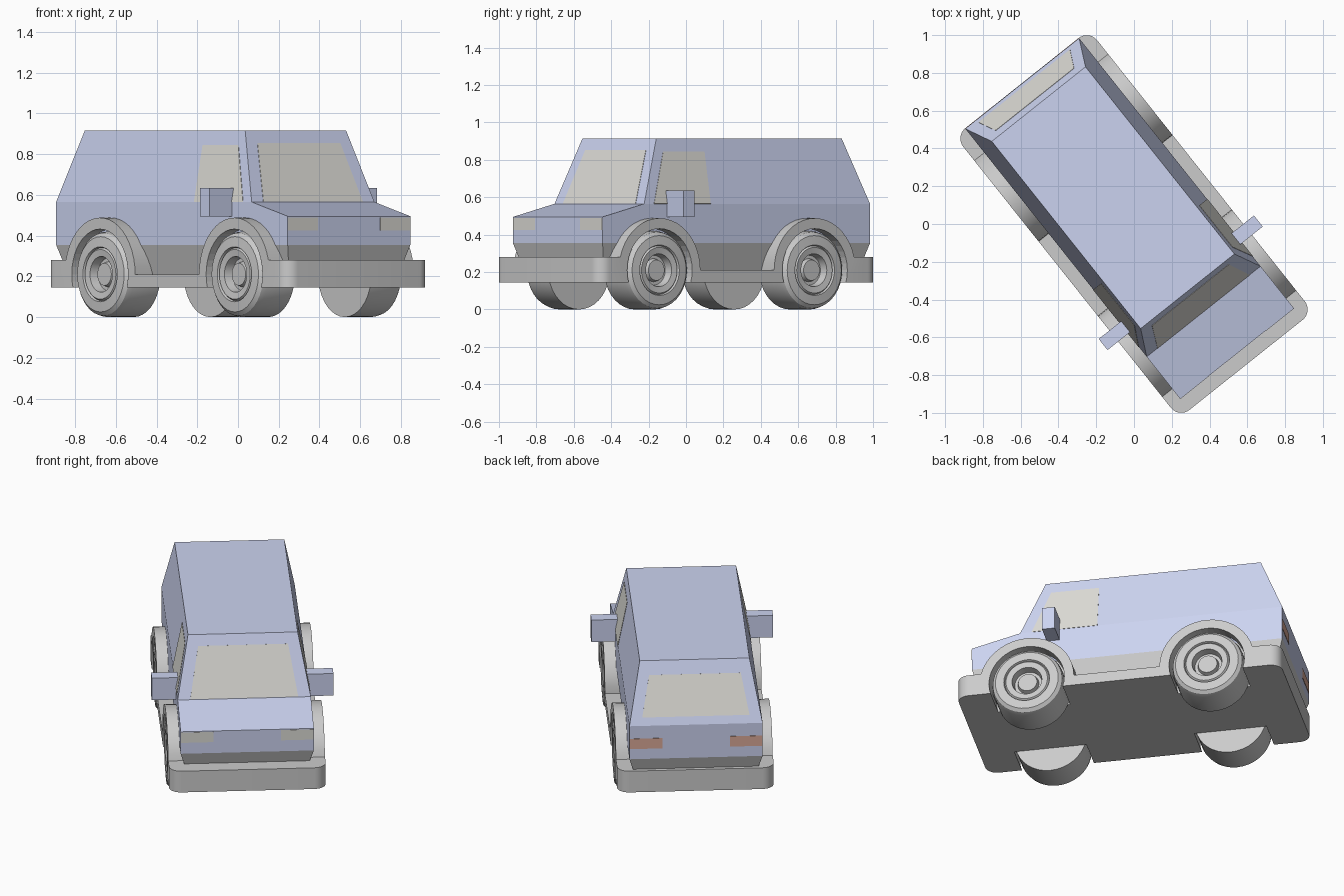
import bpy, bmesh, math
from mathutils import Matrix, Vector

if "Cube" in bpy.data.objects:
    bpy.data.objects.remove(bpy.data.objects["Cube"])

TURN = Matrix.Rotation(math.radians(38.5), 4, 'Z')   # the van stands at an angle
WHEEL_Y = (-0.54, 0.52)
AXLE_Z = 0.21
HALF_W, HALF_L = 0.453, 0.953


def material(name, rgb):
    m = bpy.data.materials.new(name)
    m.diffuse_color = (*rgb, 1)
    m.use_nodes = True
    m.node_tree.nodes["Principled BSDF"].inputs["Base Color"].default_value = m.diffuse_color
    return m


BLUE = material("blue_paint", (0.60, 0.65, 0.87))
GLASS = material("glass", (0.72, 0.71, 0.67))
RED = material("tail_red", (0.70, 0.40, 0.31))


def finish(bm, name, mat=None, smooth=False):
    bmesh.ops.recalc_face_normals(bm, faces=bm.faces)
    bm.transform(TURN)
    me = bpy.data.meshes.new(name)
    bm.to_mesh(me)
    bm.free()
    if mat:
        me.materials.append(mat)
    if smooth:
        me.shade_smooth()
        me.set_sharp_from_angle(angle=math.radians(30))
    ob = bpy.data.objects.new(name, me)
    bpy.context.collection.objects.link(ob)
    return ob


def side_prism(profile, half):
    """Extrude a (y, z) side profile across the width."""
    bm = bmesh.new()
    f = bm.faces.new([bm.verts.new((-half, y, z)) for y, z in profile])
    r = bmesh.ops.extrude_face_region(bm, geom=[f])
    bmesh.ops.translate(bm, vec=(2 * half, 0, 0),
                        verts=[v for v in r["geom"] if isinstance(v, bmesh.types.BMVert)])
    return bm


def loft(low, high):
    """Box between two rectangles, each (x0, x1, y0, y1, z)."""
    bm = bmesh.new()
    rings = [[bm.verts.new((x, y, z)) for x, y in ((x0, y0), (x1, y0), (x1, y1), (x0, y1))]
             for x0, x1, y0, y1, z in (low, high)]
    a, b = rings
    bm.faces.new(a)
    bm.faces.new(b)
    for i in range(4):
        j = (i + 1) % 4
        bm.faces.new((a[i], a[j], b[j], b[i]))
    return bm


def panel(name, pts, outward, mat):
    """Thin flat patch just proud of the bodywork."""
    bm = bmesh.new()
    off = Vector(outward).normalized() * 0.002
    f = bm.faces.new([bm.verts.new(Vector(p) + off) for p in pts])
    f.normal_update()
    if f.normal.dot(off) < 0:
        f.normal_flip()
    r = bmesh.ops.extrude_face_region(bm, geom=[f])
    bmesh.ops.translate(bm, vec=-2 * off,
                        verts=[v for v in r["geom"] if isinstance(v, bmesh.types.BMVert)])
    return finish(bm, name, mat)


def lathe(profile, y, side, steps=36):
    """Spin an (x, r) profile about a wheel axle."""
    bm = bmesh.new()
    vs = [bm.verts.new((side * x, y, AXLE_Z + r)) for x, r in profile]
    es = [bm.edges.new(p) for p in zip(vs, vs[1:])]
    bmesh.ops.spin(bm, geom=vs + es, cent=(0, y, AXLE_Z), axis=(1, 0, 0),
                   angle=math.tau, steps=steps, use_duplicate=False)
    bmesh.ops.remove_doubles(bm, verts=bm.verts, dist=1e-5)
    return bm


# Bumper, sill and wheel arches in one side profile with rounded corners
def arch(yc, z_front, z_back, r=0.278, n=20):
    a0 = math.pi - math.asin((z_front - AXLE_Z) / r)
    a1 = math.asin((z_back - AXLE_Z) / r)
    return [(yc + r * math.cos(a0 + (a1 - a0) * i / n),
             AXLE_Z + r * math.sin(a0 + (a1 - a0) * i / n)) for i in range(n + 1)]


profile = ([(-HALF_L, 0.145), (-HALF_L, 0.28)] + arch(WHEEL_Y[0], 0.28, 0.21)
           + arch(WHEEL_Y[1], 0.21, 0.28) + [(HALF_L, 0.28), (HALF_L, 0.145)])
bm = side_prism(profile, HALF_W)
corners = [e for e in bm.edges
           if all(abs(abs(v.co.y) - HALF_L) < 1e-4 for v in e.verts)
           and abs(e.verts[0].co.z - e.verts[1].co.z) > 0.1]
bmesh.ops.bevel(bm, geom=corners, offset=0.07, segments=8, profile=0.5, affect='EDGES')
chassis = finish(bm, "bumper_and_arches", smooth=True)

# Wheels and their wells
TYRE = [(0.24, 0), (0.24, 0.21), (0.405, 0.21), (0.432, 0.203), (0.448, 0.185), (0.452, 0.135),
        (0.44, 0.13), (0.45, 0.122), (0.445, 0.088), (0.40, 0.08), (0.40, 0.062),
        (0.425, 0.055), (0.425, 0)]
WELL = [(0.235, 0), (0.235, 0.222), (0.6, 0.222), (0.6, 0)]
for y, end in zip(WHEEL_Y, ("front", "rear")):
    for s, hand in ((-1, "left"), (1, "right")):
        finish(lathe(TYRE, y, s), f"{end}_{hand}_wheel", smooth=True)
        cut = finish(lathe(WELL, y, s, 40), f"{end}_{hand}_well_cutter")
        cut.hide_render = True
        cut.hide_viewport = True
        mod = chassis.modifiers.new("well", 'BOOLEAN')
        mod.operation = 'DIFFERENCE'
        mod.solver = 'EXACT'
        mod.object = cut

# Bodywork: grey skirt, blue lower body with bonnet, blue cabin
finish(loft((-0.34, 0.34, -0.831, 0.905, 0.20), (-0.385, 0.385, -0.876, 0.951, 0.355)), "skirt")
finish(side_prism([(-0.876, 0.355), (-0.876, 0.495), (-0.592, 0.565),
                   (0.951, 0.565), (0.951, 0.355)], 0.385), "lower_body", BLUE)
finish(loft((-0.385, 0.385, -0.592, 0.951, 0.565), (-0.317, 0.317, -0.455, 0.811, 0.915)),
       "cabin", BLUE)


# Glass on the sloping cabin walls
def slope(a, b, z):
    return a + (b - a) * (z - 0.565) / 0.35


def end_window(name, y0, y1, z0, z1, w0, w1):
    ya, yb = slope(y0, y1, z0), slope(y0, y1, z1)
    panel(name, [(-w0, ya, z0), (w0, ya, z0), (w1, yb, z1), (-w1, yb, z1)],
          (0, math.copysign(0.35, y0), abs(y1 - y0)), GLASS)


end_window("windscreen", -0.592, -0.455, 0.567, 0.853, 0.312, 0.26)
end_window("rear_window", 0.951, 0.811, 0.61, 0.837, 0.31, 0.265)

for s, hand in ((-1, "left"), (1, "right")):
    xa, xb = s * 0.385, s * slope(0.385, 0.317, 0.845)
    panel(f"{hand}_side_window", [(xa, -0.525, 0.565), (xa, -0.138, 0.565),
                                  (xb, -0.138, 0.845), (xb, -0.42, 0.845)],
          (s * 0.35, 0, 0.068), GLASS)
    # Lamps
    for name, y, z0, z1, mat in (("headlamp", -0.876, 0.425, 0.49, GLASS),
                                 ("tail_lamp", 0.951, 0.42, 0.485, RED)):
        panel(f"{hand}_{name}", [(s * 0.195, y, z0), (s * 0.384, y, z0),
                                 (s * 0.384, y, z1), (s * 0.195, y, z1)], (0, y, 0), mat)
    # Wing mirror
    x0, x1 = sorted((s * 0.35, s * 0.525))
    finish(loft((x0, x1, -0.435, -0.36, 0.495), (x0, x1, -0.435, -0.36, 0.635)),
           f"{hand}_mirror", BLUE)
